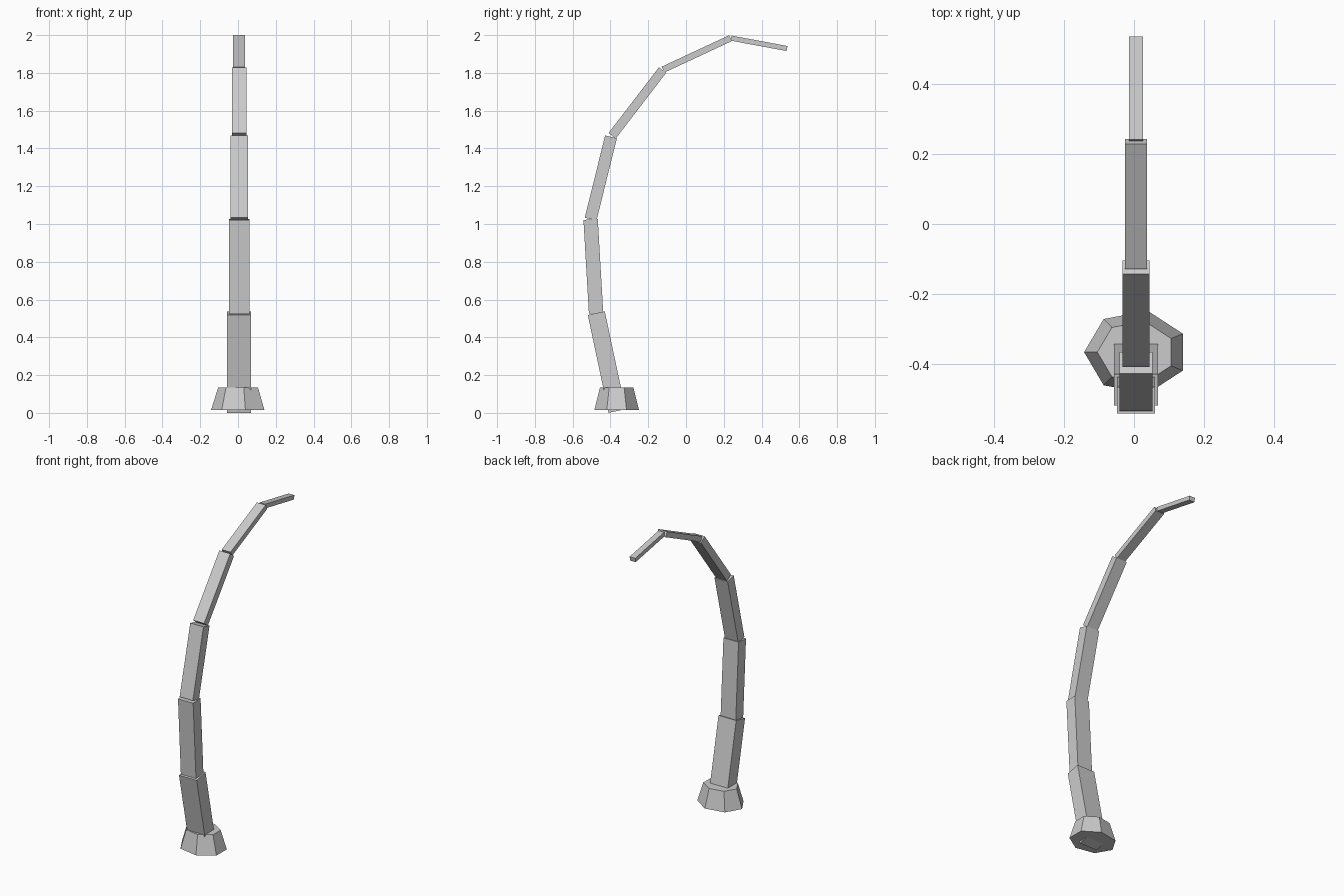
import bpy, bmesh, math
from mathutils import Matrix, Vector

if "Cube" in bpy.data.objects:
    bpy.data.objects.remove(bpy.data.objects["Cube"])

CX = 0.006  # the pole sits slightly off the x centre


def finish(bm, name):
    bmesh.ops.recalc_face_normals(bm, faces=bm.faces)
    mesh = bpy.data.meshes.new(name)
    bm.to_mesh(mesh)
    bm.free()
    obj = bpy.data.objects.new(name, mesh)
    bpy.context.collection.objects.link(obj)
    return obj


def segment(name, start, end, width, depth):
    """Box running between two (y, z) points."""
    a, b = Vector((CX, *start)), Vector((CX, *end))
    d = b - a
    tilt = math.atan2(-d.y, d.z)
    bm = bmesh.new()
    bmesh.ops.create_cube(bm, size=1, matrix=Matrix.Translation((a + b) / 2)
                          @ Matrix.Rotation(tilt, 4, 'X')
                          @ Matrix.Diagonal((width, depth, d.length, 1)))
    return finish(bm, name)


# Curved pole: six straight boxes, thinning towards the tip
segments = [
    ((-0.365, 0.010), (-0.475, 0.528), 0.126, 0.092),
    ((-0.476, 0.527), (-0.505, 1.024), 0.108, 0.076),
    ((-0.505, 1.026), (-0.397, 1.461), 0.094, 0.064),
    ((-0.391, 1.467), (-0.124, 1.815), 0.078, 0.048),
    ((-0.122, 1.817), (0.236, 1.984), 0.063, 0.034),
    ((0.239, 1.984), (0.535, 1.929), 0.040, 0.027),
]
for i, (s, e, w, dp) in enumerate(segments, 1):
    segment(f"pole_segment_{i}", s, e, w, dp)

# Seven-sided tapered foot, squashed front to back, one corner towards -x
bm = bmesh.new()
bmesh.ops.create_cone(bm, cap_ends=True, segments=7, radius1=0.149, radius2=0.111, depth=0.120)
corner = max(bm.verts, key=lambda v: v.co.xy.length).co
turn = Matrix.Rotation(math.pi - math.atan2(corner.y, corner.x), 4, 'Z')
bm.transform(Matrix.Translation((CX, -0.367, 0.074)) @ Matrix.Diagonal((1, 0.815, 1, 1)) @ turn)
finish(bm, "foot")
